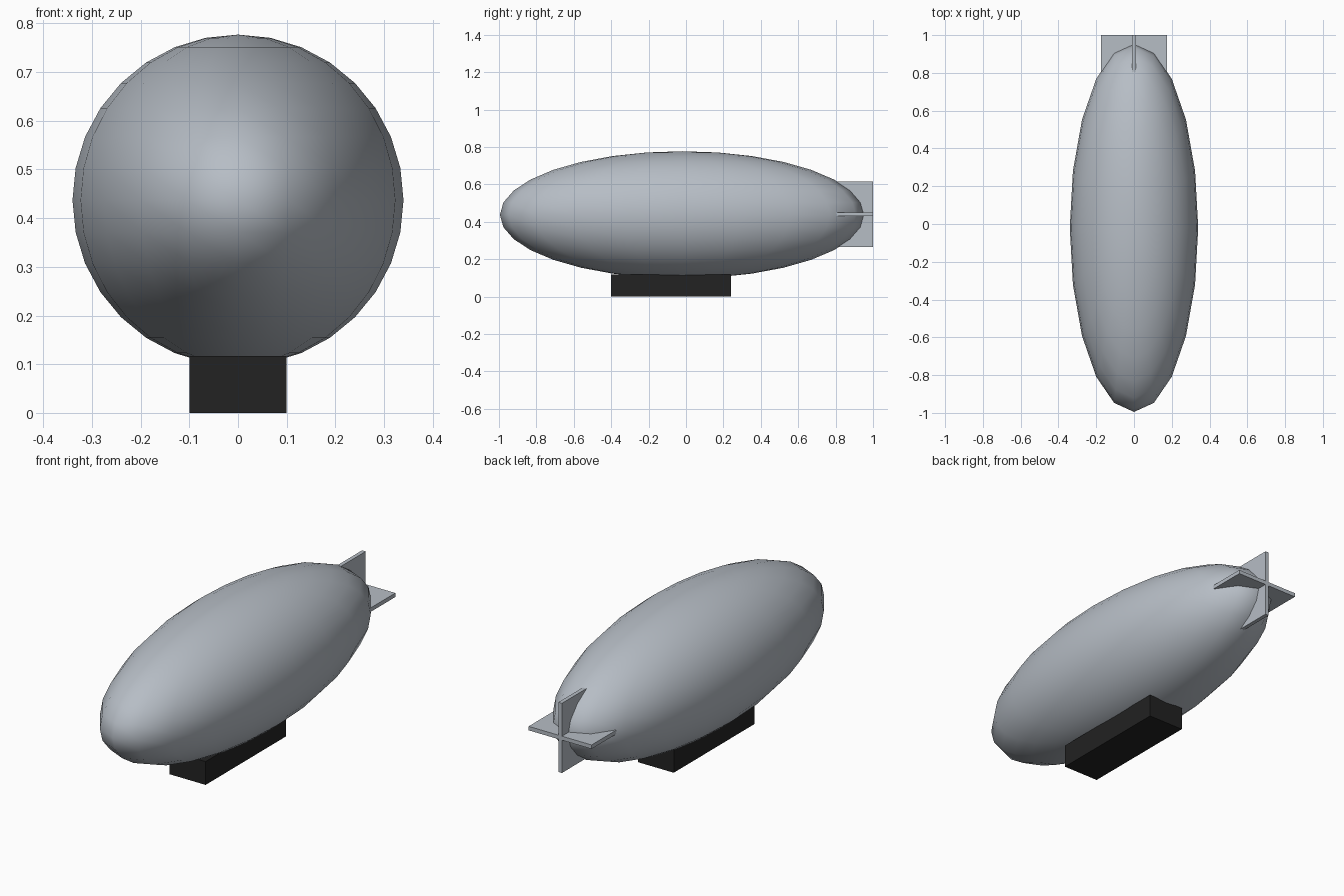
import bpy
from mathutils import Matrix, Vector
import bmesh

cube = bpy.data.objects.get("Cube")
if cube:
    bpy.data.objects.remove(cube, do_unlink=True)


def material(name, color):
    mat = bpy.data.materials.new(name)
    mat.use_nodes = True
    mat.diffuse_color = color
    mat.node_tree.nodes["Principled BSDF"].inputs["Base Color"].default_value = color
    return mat


def add_object(name, bm, mat, smooth=False):
    mesh = bpy.data.meshes.new(name)
    for face in bm.faces:
        face.smooth = smooth
    bm.to_mesh(mesh)
    bm.free()
    mesh.materials.append(mat)
    obj = bpy.data.objects.new(name, mesh)
    bpy.context.collection.objects.link(obj)
    return obj


def box(name, low, high, mat):
    low, high = Vector(low), Vector(high)
    bm = bmesh.new()
    place = Matrix.Translation((low + high) / 2) @ Matrix.Diagonal((*(high - low), 1))
    bmesh.ops.create_cube(bm, size=1, matrix=place)
    return add_object(name, bm, mat)


silver = material("silver grey", (0.47, 0.51, 0.56, 1))
black = material("soft black", (0.016, 0.016, 0.016, 1))

# Gas envelope: a stretched sphere with upright poles
AXIS_Z = 0.437
bm = bmesh.new()
stretch = Matrix.Translation((0, -0.02, AXIS_Z)) @ Matrix.Diagonal((0.34, 0.975, 0.34, 1))
bmesh.ops.create_uvsphere(bm, u_segments=20, v_segments=16, radius=1, matrix=stretch)
add_object("envelope", bm, silver, smooth=True)

# Crossed tail fins
SPAN, HALF = 0.175, 0.01
FIN_Z = AXIS_Z + 0.003
box("horizontal_fin", (-SPAN, 0.65, FIN_Z - HALF), (SPAN, 1, FIN_Z + HALF), silver)
box("vertical_fin", (-HALF, 0.65, FIN_Z - SPAN), (HALF, 1, FIN_Z + SPAN), silver)

# Gondola under the envelope
box("gondola", (-0.1, -0.4, 0), (0.1, 0.24, 0.117), black)
